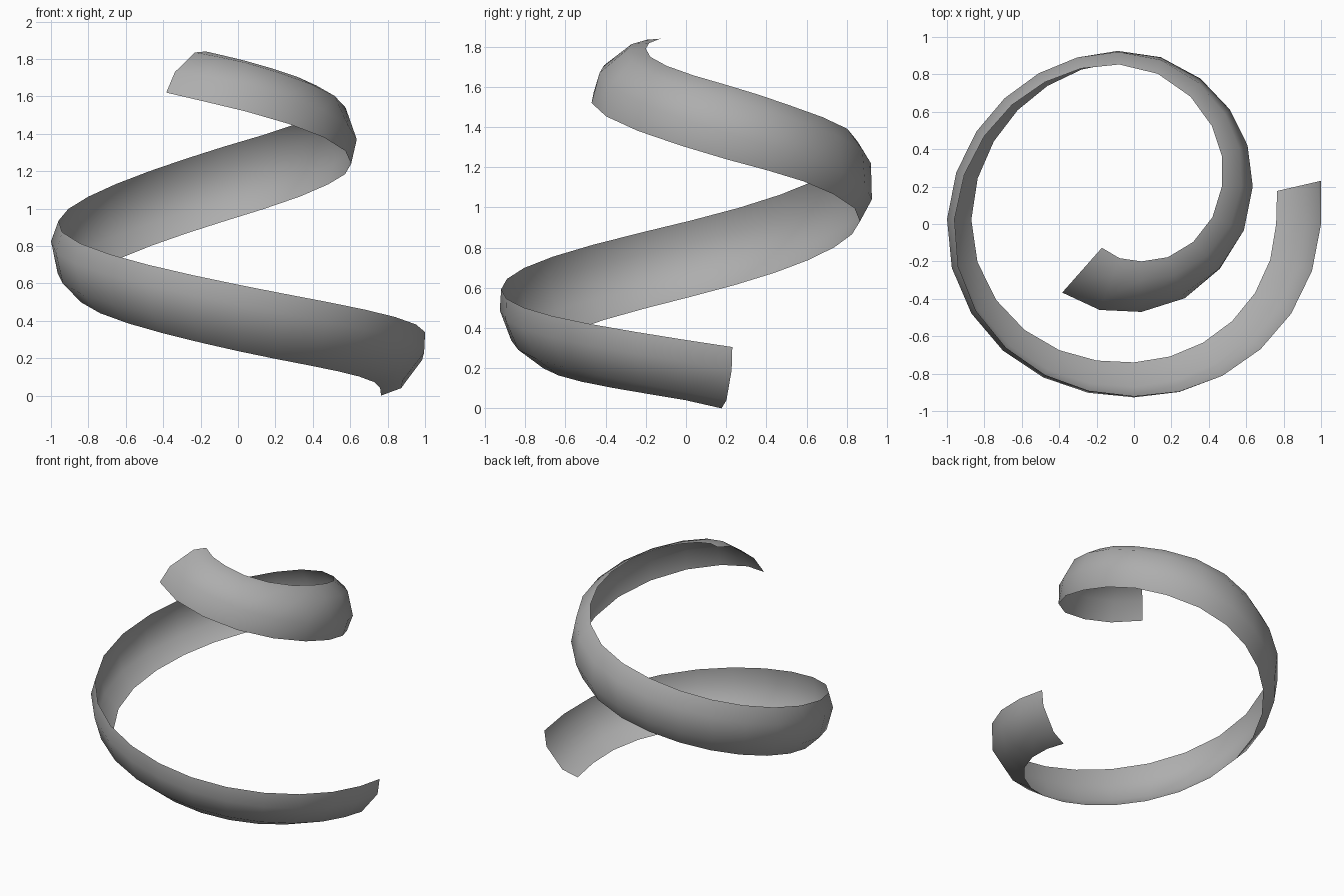
import bpy, bmesh, math

if "Cube" in bpy.data.objects:
    bpy.data.objects.remove(bpy.data.objects["Cube"])

# Key cross-sections of the peel:
# (ring index, angle, centre x, centre y, radii from lower to upper rim, heights from lower to upper rim)
KEYS = [
    (0, 13, 0, 0, (.785, .895, 1.01, 1.025), (0, .04, .19, .305)),
    (1, 0, 0, 0, (.76, .88, .995, 1.0), (.04, .08, .23, .34)),
    (7, -90, 0, 0, (.74, .87, .927, .92), (.238, .338, .488, .593)),
    (13, -181.5, 0, 0, (.87, .965, 1.0, .96), (.555, .655, .825, .935)),
    (19, -264, 0, .1, (.77, .83, .825, .757), (.93, 1.04, 1.22, 1.33)),
    (22, -318, 0, .15, (.65, .69, .655, .56), (1.13, 1.24, 1.42, 1.505)),
    (24, -360, 0, .2, (.605, .635, .575, .47), (1.24, 1.37, 1.54, 1.61)),
    (28, -450, .04, .2, (.67, .63, .50, .40), (1.52, 1.67, 1.78, 1.79)),
    (30, -491.5, .1, .18, (.73, .66, .497, .41), (1.62, 1.73, 1.835, 1.84)),
]
ROWS = [(k[0], list(k[1:4]) + list(k[4]) + list(k[5])) for k in KEYS]


def slope(i, c):
    a, b = max(i - 1, 0), min(i + 1, len(ROWS) - 1)
    return (ROWS[b][1][c] - ROWS[a][1][c]) / (ROWS[b][0] - ROWS[a][0])


def section(t):
    """Smoothly blended section values at ring t."""
    i = max(j for j in range(len(ROWS) - 1) if ROWS[j][0] <= t)
    h = ROWS[i + 1][0] - ROWS[i][0]
    u = (t - ROWS[i][0]) / h
    out = []
    for c in range(11):
        p, q = ROWS[i][1][c], ROWS[i + 1][1][c]
        out.append((2*u**3 - 3*u**2 + 1) * p + (u**3 - 2*u**2 + u) * h * slope(i, c)
                   + (3*u**2 - 2*u**3) * q + (u**3 - u**2) * h * slope(i + 1, c))
    return out


# Spiral peel: a thin curved strip lofted through the sections
bm = bmesh.new()
rings = []
for t in range(31):
    s = section(t)
    a = math.radians(s[0])
    rings.append([bm.verts.new((s[1] + s[3 + k] * math.cos(a),
                                s[2] + s[3 + k] * math.sin(a), s[7 + k])) for k in range(4)])
for r0, r1 in zip(rings, rings[1:]):
    for k in range(3):
        f = bm.faces.new((r1[k], r0[k], r0[k + 1], r1[k + 1]))
        f.smooth = True
mesh = bpy.data.meshes.new("spiral_peel")
bm.to_mesh(mesh)
bm.free()
peel = bpy.data.objects.new("spiral_peel", mesh)
bpy.context.collection.objects.link(peel)

# Dark grey surface
grey = bpy.data.materials.new("dark_grey")
grey.diffuse_color = (.42, .42, .42, 1)
grey.use_nodes = True
grey.node_tree.nodes["Principled BSDF"].inputs["Base Color"].default_value = grey.diffuse_color
mesh.materials.append(grey)
